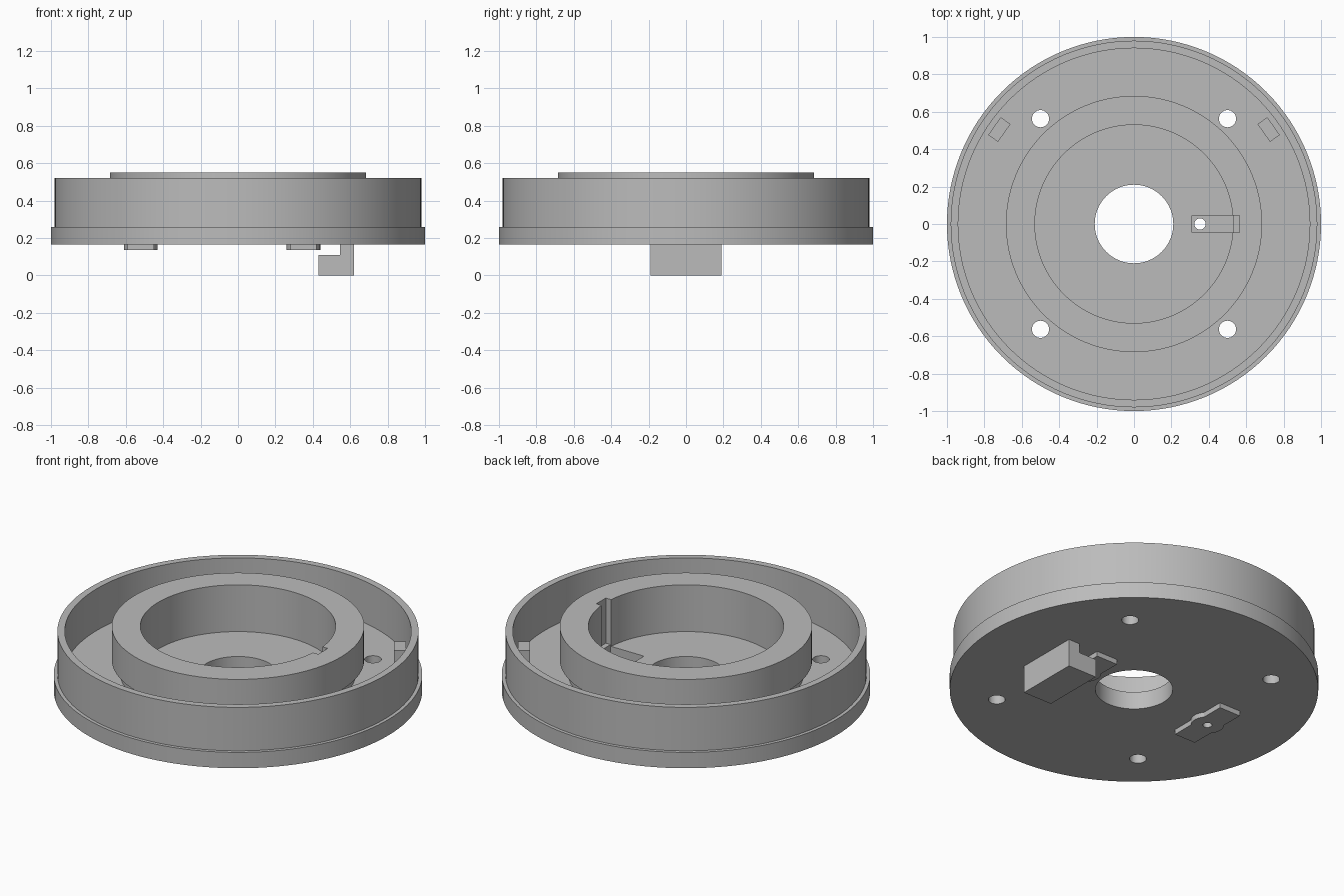
import bpy, bmesh
from math import cos, sin, pi, acos, atan2
from mathutils import Matrix

cube = bpy.data.objects.get("Cube")
if cube:
    bpy.data.objects.remove(cube, do_unlink=True)

grey = bpy.data.materials.new("plain grey")
grey.use_nodes = True
grey.diffuse_color = (0.5, 0.5, 0.5, 1)
grey.node_tree.nodes["Principled BSDF"].inputs["Base Color"].default_value = grey.diffuse_color

FLOOR, BASE = 0.27, 0.165


def finish(name, bm):
    bmesh.ops.recalc_face_normals(bm, faces=bm.faces)
    mesh = bpy.data.meshes.new(name)
    bm.to_mesh(mesh)
    bm.free()
    mesh.materials.append(grey)
    obj = bpy.data.objects.new(name, mesh)
    bpy.context.collection.objects.link(obj)
    return obj


def lathe(name, profile, steps=128):
    """Revolve a closed (radius, height) profile about z."""
    bm = bmesh.new()
    rings = [[bm.verts.new((r * cos(2 * pi * i / steps), r * sin(2 * pi * i / steps), z))
              for r, z in profile] for i in range(steps)]
    n = len(profile)
    for i in range(steps):
        a, b = rings[i], rings[(i + 1) % steps]
        for j in range(n):
            k = (j + 1) % n
            bm.faces.new((a[j], b[j], b[k], a[k]))
    return finish(name, bm)


def prism(name, outline, low, high, matrix=Matrix()):
    """Extrude a flat outline from low to high, then transform it."""
    bm = bmesh.new()
    face = bm.faces.new([bm.verts.new((x, y, low)) for x, y in outline])
    top = bmesh.ops.extrude_face_region(bm, geom=[face])["geom"]
    verts = [v for v in top if isinstance(v, bmesh.types.BMVert)]
    bmesh.ops.translate(bm, verts=verts, vec=(0, 0, high - low))
    bm.transform(matrix)
    return finish(name, bm)


def box(name, x0, x1, half_y, z0, z1):
    return prism(name, [(x0, -half_y), (x1, -half_y), (x1, half_y), (x0, half_y)], z0, z1)


def rod(name, x, y, r, z0, z1):
    return prism(name, [(x + r * cos(2 * pi * i / 32), y + r * sin(2 * pi * i / 32))
                        for i in range(32)], z0, z1)


def cut(target, cutter):
    mod = target.modifiers.new("cut", "BOOLEAN")
    mod.operation, mod.solver, mod.object = "DIFFERENCE", "EXACT", cutter
    cutter.hide_render = True
    bpy.context.view_layer.objects.active = target
    bpy.ops.object.modifier_apply(modifier=mod.name)


# Round housing: floor, inner ring with undercut, outer wall with base step
housing = lathe("housing", [
    (0.21, BASE), (1.0, BASE), (1.0, 0.26), (0.98, 0.26), (0.98, 0.52), (0.94, 0.52),
    (0.94, FLOOR), (0.64, FLOOR), (0.64, 0.35), (0.685, 0.35), (0.685, 0.55),
    (0.53, 0.55), (0.53, FLOOR), (0.21, FLOOR)])

# Foot pads with a rounded middle, under the floor
a = acos(0.07 / 0.09)
side = [(0.07, -0.19)] + [(0.09 * cos(t), 0.09 * sin(t))
                          for t in (a * i / 6 for i in range(-6, 7))] + [(0.07, 0.19)]
pad_outline = side + [(-x, -y) for x, y in side]
pads = [prism(name, pad_outline, 0.135, BASE + 0.01, Matrix.Translation((x, 0, 0)))
        for name, x in (("left_pad", 0.35), ("right_pad", -0.52))]

# Hook under the floor
hook = prism("hook", [(0.43, 0), (0.62, 0), (0.62, BASE + 0.01), (0.545, BASE + 0.01),
                      (0.545, 0.11), (0.43, 0.11)], -0.19, 0.19, Matrix.Rotation(pi / 2, 4, "X"))

# Locating blocks beside the wall
blocks = []
for name, s in (("left_block", 1), ("right_block", -1)):
    turn = Matrix.Translation((s * 0.72, 0.505, 0)) @ Matrix.Rotation(atan2(0.505, s * 0.72), 4, "Z")
    blocks.append(prism(name, [(-0.032, -0.058), (0.032, -0.058), (0.032, 0.058), (-0.032, 0.058)],
                        FLOOR - 0.01, 0.43, turn))

# Screw holes, ring slot, floor recess and pin holes
cutters = [rod("screw_hole", sx * 0.5, sy * 0.563, 0.046, 0.1, 0.33)
           for sx in (-1, 1) for sy in (-1, 1)]
cutters += [box("ring_slot", 0.5, 0.563, 0.045, FLOOR + 0.01, 0.7),
            box("floor_recess", 0.31, 0.531, 0.045, 0.22, FLOOR + 0.02)]
left_pin = rod("left_pin_hole", 0.353, 0, 0.03, 0.1, 0.25)
right_pin = rod("right_pin_hole", -0.52, 0, 0.025, 0.1, 0.21)
cutters += [left_pin, right_pin]
for c in cutters:
    cut(housing, c)
cut(pads[0], left_pin)
cut(pads[1], right_pin)
for c in cutters:
    bpy.data.objects.remove(c, do_unlink=True)

# Smooth the curved walls and keep the edges sharp
for obj in [housing, hook] + pads + blocks:
    bpy.ops.object.select_all(action="DESELECT")
    obj.select_set(True)
    bpy.context.view_layer.objects.active = obj
    bpy.ops.object.shade_smooth_by_angle(angle=pi / 6)
